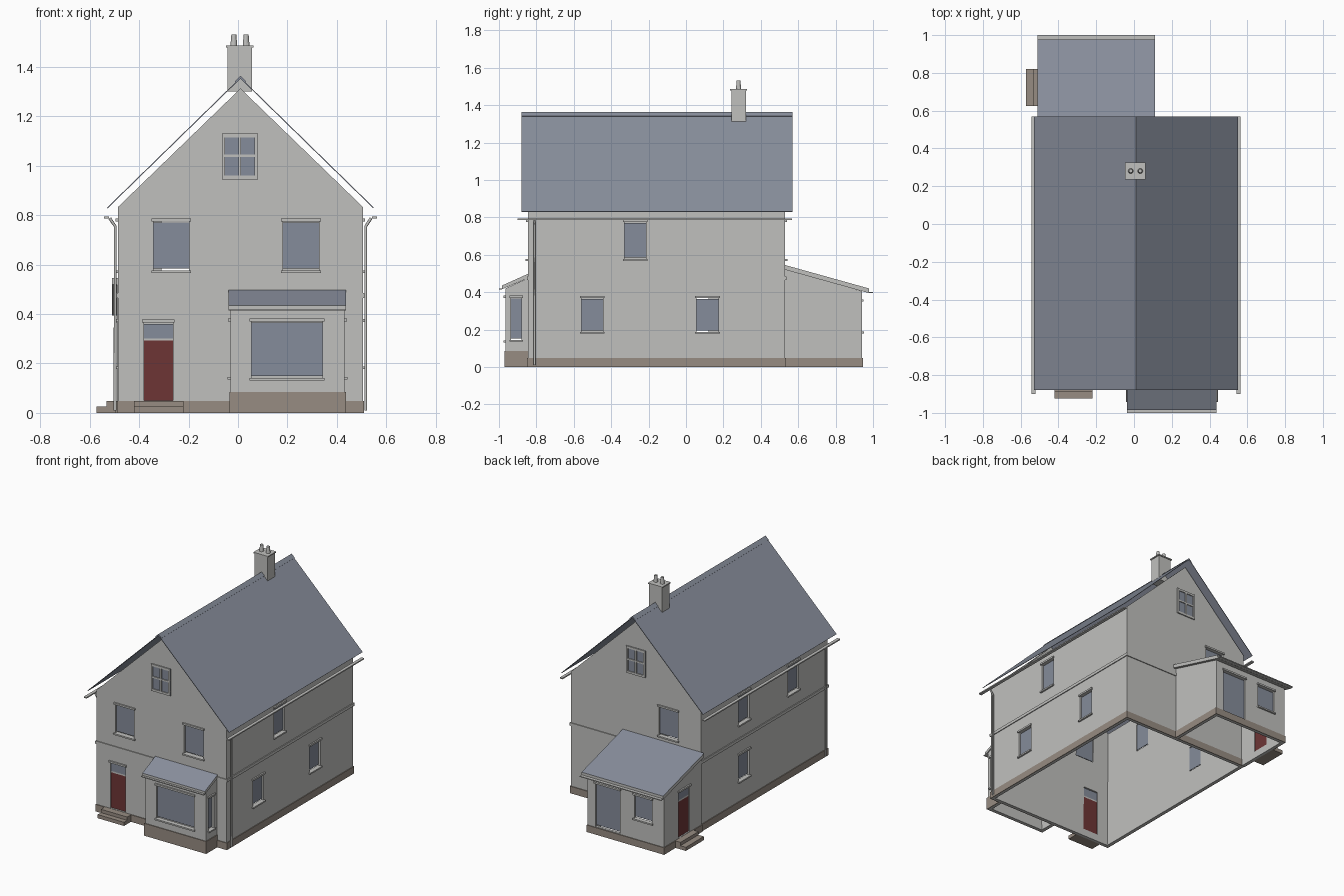
import bpy, bmesh
from mathutils import Vector

old = bpy.data.objects.get("Cube")
if old:
    bpy.data.objects.remove(old, do_unlink=True)


def material(name, rgb):
    m = bpy.data.materials.new(name)
    m.use_nodes = True
    m.diffuse_color = (*rgb, 1)
    m.node_tree.nodes["Principled BSDF"].inputs["Base Color"].default_value = (*rgb, 1)
    return m


WALL = material("pale grey render", (0.53, 0.53, 0.515))
ROOF = material("blue grey slate", (0.25, 0.275, 0.335))
GLASS = material("window glass", (0.235, 0.265, 0.325))
STONE = material("brown stone", (0.31, 0.265, 0.225))
DOOR = material("dark red paint", (0.155, 0.036, 0.036))

# Main body, bay and rear extension limits
L, R, F, B = -0.485, 0.505, -0.845, 0.53
MID = (L + R) / 2
BAY = (-0.03, 0.432, -0.965)
EXT = (-0.49, 0.09, 0.94)


def add(name, bm, *mats):
    me = bpy.data.meshes.new(name)
    bm.to_mesh(me)
    bm.free()
    ob = bpy.data.objects.new(name, me)
    bpy.context.collection.objects.link(ob)
    for m in mats:
        me.materials.append(m)
    return ob


def add_box(bm, x, y, z):
    v = bmesh.ops.create_cube(bm, size=1)["verts"]
    bmesh.ops.scale(bm, vec=(x[1] - x[0], y[1] - y[0], z[1] - z[0]), verts=v)
    bmesh.ops.translate(bm, vec=(sum(x) / 2, sum(y) / 2, sum(z) / 2), verts=v)


def box(name, mat, x, y, z):
    bm = bmesh.new()
    add_box(bm, x, y, z)
    return add(name, bm, mat)


def apply(ob, kind, **settings):
    mod = ob.modifiers.new(kind.lower(), kind)
    for key, value in settings.items():
        setattr(mod, key, value)
    bpy.context.view_layer.objects.active = ob
    bpy.ops.object.modifier_apply(modifier=mod.name)


def shell(name, mat, faces, thick, offset):
    """Open sheet of faces given thickness to one side."""
    bm = bmesh.new()
    for pts in faces:
        bm.faces.new([bm.verts.new(p) for p in pts])
    bmesh.ops.remove_doubles(bm, verts=bm.verts, dist=0.0001)
    ob = add(name, bm, mat)
    apply(ob, "SOLIDIFY", thickness=thick, offset=offset, use_even_offset=True)
    return ob


def band(name, mat, path, z0, z1, thick=0.005):
    faces = [[(*a, z0), (*b, z0), (*b, z1), (*a, z1)] for a, b in zip(path, path[1:])]
    return shell(name, mat, faces, thick, 1)


def on_wall(side, plane, u, depth):
    """x and y ranges of a box on a wall; depth runs outward."""
    sign = 1 if side[0] == "+" else -1
    d = sorted(plane + sign * k for k in depth)
    return (d, u) if side[1] == "x" else (u, d)


holes = bmesh.new()


def opening(side, plane, u, z, name, sill=True):
    add_box(holes, *on_wall(side, plane, u, (-0.05, 0.05)), z)
    wide = (u[0] - 0.008, u[1] + 0.008)
    box(name + "_lintel", WALL, *on_wall(side, plane, wide, (-0.005, 0.01)), (z[1], z[1] + 0.012))
    if sill:
        box(name + "_sill", WALL, *on_wall(side, plane, wide, (-0.015, 0.012)), (z[0] - 0.01, z[0]))


def window(name, side, plane, u, z, sill=True):
    opening(side, plane, u, z, name, sill)
    box(name + "_glass", GLASS, *on_wall(side, plane, u, (-0.016, -0.012)), (z[0] + 0.008, z[1] - 0.004))


def door(name, side, plane, u):
    opening(side, plane, u, (0.05, 0.365), name, False)
    panel = on_wall(side, plane, u, (-0.018, -0.01))
    box(name + "_panel", DOOR, *panel, (0.05, 0.292))
    box(name + "_rail", WALL, *panel, (0.292, 0.302))
    box(name + "_transom", GLASS, *panel, (0.302, 0.36))


def steps(name, side, plane, u, reach):
    for i, (d, top) in enumerate(zip(reach, (0.025, 0.048))):
        box(f"{name}_{i + 1}", STONE, *on_wall(side, plane, u, (0, d)), (0, top))


# Wall shells, open underneath
EAVE, PEAK = 0.834, 1.313


def gable(y):
    return [(L, y, 0), (R, y, 0), (R, y, EAVE), (MID, y, PEAK), (L, y, EAVE)]


def side_wall(x):
    return [(x, F, 0), (x, B, 0), (x, B, EAVE), (x, F, EAVE)]


def annex(name, x0, x1, near, far, z_near, z_far):
    faces = [[(x, near, 0), (x, far, 0), (x, far, z_far), (x, near, z_near)] for x in (x0, x1)]
    faces.append([(x0, far, 0), (x1, far, 0), (x1, far, z_far), (x0, far, z_far)])
    faces[0 if far > near else 1].reverse()
    if far > near:
        faces[2].reverse()
    return shell(name, WALL, faces, 0.02, -1)


walls = [
    shell("main_walls", WALL, [gable(F), gable(B)[::-1], side_wall(R), side_wall(L)[::-1]], 0.02, -1),
    annex("bay_walls", BAY[0], BAY[1], F, BAY[2], 0.475, 0.42),
    annex("extension_walls", EXT[0], EXT[1], B, EXT[2], 0.525, 0.405),
]

# Windows and doors
UPPER, LOWER = (0.577, 0.775), (0.188, 0.368)
window("front_upper_right_window", "-y", F, (-0.342, -0.198), UPPER)
window("front_upper_left_window", "-y", F, (0.182, 0.328), UPPER)
window("back_upper_window", "+y", B, (-0.31, -0.165), UPPER)
window("left_upper_window", "+x", R, (-0.33, -0.215), UPPER)
window("left_lower_front_window", "+x", R, (-0.56, -0.443), LOWER)
window("left_lower_back_window", "+x", R, (0.057, 0.173), LOWER)
window("right_upper_front_window", "-x", L, (-0.53, -0.415), UPPER)
window("right_upper_back_window", "-x", L, (0.005, 0.12), UPPER)
window("right_lower_window", "-x", L, (0.005, 0.12), LOWER)
window("bay_front_window", "-y", BAY[2], (0.055, 0.342), (0.142, 0.37))
window("bay_left_window", "+x", BAY[1], (-0.935, -0.88), (0.145, 0.37))
window("bay_right_window", "-x", BAY[0], (-0.935, -0.88), (0.145, 0.37))
window("extension_window", "+y", EXT[2], (-0.40, -0.265), (0.19, 0.35))
window("patio_window", "+y", EXT[2], (-0.155, 0.03), (0.052, 0.35), False)
door("front_door", "-y", F, (-0.38, -0.264))
door("extension_door", "-x", EXT[0], (0.66, 0.78))
steps("front_step", "-y", F, (-0.42, -0.22), (0.08, 0.045))
steps("extension_step", "-x", EXT[0], (0.625, 0.82), (0.083, 0.042))

# Attic windows with four panes
for name, side, plane in (("front_attic", "-y", F), ("back_attic", "+y", B)):
    u, z = (-0.065, 0.08), (0.945, 1.13)
    box(name + "_glass", GLASS, *on_wall(side, plane, u, (0, 0.002)), z)
    bars = bmesh.new()
    for a, b in ((-0.065, -0.052), (0.002, 0.013), (0.067, 0.08)):
        add_box(bars, *on_wall(side, plane, (a, b), (0, 0.009)), z)
    for a, b in ((0.945, 0.96), (1.036, 1.046), (1.115, 1.13)):
        add_box(bars, *on_wall(side, plane, u, (0, 0.008)), (a, b))
    add(name + "_frame", bars, WALL)

# Cut the openings through the walls
cutter = add("opening_cutter", holes)
cutter.hide_render = True
for wall in walls:
    apply(wall, "BOOLEAN", object=cutter, operation="DIFFERENCE", solver="EXACT")
bpy.data.objects.remove(cutter, do_unlink=True)

# Plinths and string course
loop = [(L, F), (R, F), (R, B), (L, B), (L, F)]
bay_path = [(BAY[0], F), (BAY[0], BAY[2]), (BAY[1], BAY[2]), (BAY[1], F)]
ext_path = [(EXT[1], B), (EXT[1], EXT[2]), (EXT[0], EXT[2]), (EXT[0], B)]
band("main_plinth", STONE, loop, 0, 0.048)
band("bay_plinth", STONE, bay_path, 0, 0.085)
band("extension_plinth", STONE, ext_path, 0, 0.048)
band("string_course", WALL, loop, 0.465, 0.485, 0.006)


# Lean-to roofs: slate on top, pale edges
def lean_to(name, x0, x1, profile):
    bm = bmesh.new()
    face = bm.faces.new([bm.verts.new((x0, y, z)) for y, z in profile])
    out = bmesh.ops.extrude_face_region(bm, geom=[face])["geom"]
    bmesh.ops.translate(bm, vec=(x1 - x0, 0, 0), verts=[g for g in out if isinstance(g, bmesh.types.BMVert)])
    bmesh.ops.recalc_face_normals(bm, faces=bm.faces)
    for f in bm.faces:
        f.material_index = int(f.normal.z > 0.5)
    add(name, bm, WALL, ROOF)


lean_to("bay_roof", -0.038, 0.437, [(F, 0.475), (-0.985, 0.415), (-0.985, 0.435), (F, 0.498)])
lean_to("extension_roof", -0.51, 0.11, [(B, 0.52), (0.978, 0.395), (0.978, 0.42), (B, 0.545)])
box("bay_gutter", WALL, (-0.038, 0.437), (-1, -0.985), (0.414, 0.42))
box("extension_gutter", WALL, (-0.51, 0.11), (0.978, 1), (0.396, 0.402))

# Main roof slopes, ridge, gutters and downpipes
Y0, Y1, RIDGE = -0.88, 0.57, 1.358
for side, s in (("left", 1), ("right", -1)):
    def slope(name, reach, drop, lift):
        rim = [(MID, Y0, RIDGE + lift), (MID + s * reach, Y0, RIDGE + lift - drop),
               (MID + s * reach, Y1, RIDGE + lift - drop), (MID, Y1, RIDGE + lift)]
        shell(name, ROOF, [rim if s > 0 else rim[::-1]], 0.004, -1)

    slope(side + "_roof_slope", 0.54, 0.527, 0)
    slope(side + "_ridge_cap", 0.023, 0.022, 0.006)
    edge = sorted(MID + s * k for k in (0.532, 0.553))
    box(side + "_gutter", WALL, edge, (-0.9, 0.568), (0.786, 0.794))
    wall_x = R if s > 0 else L
    curve = bpy.data.curves.new(side + "_downpipe", "CURVE")
    curve.dimensions = "3D"
    curve.bevel_depth = 0.006
    curve.bevel_resolution = 1
    line = curve.splines.new("POLY")
    line.points.add(2)
    for p, (out, z) in zip(line.points, ((0.012, 0.01), (0.012, 0.755), (0.034, 0.788))):
        p.co = (wall_x + s * out, -0.81, z, 1)
    curve.materials.append(WALL)
    bpy.context.collection.objects.link(bpy.data.objects.new(side + "_downpipe", curve))

# Chimney with two pots
box("chimney_stack", WALL, (-0.042, 0.056), (0.242, 0.32), (1.3, 1.478))
box("chimney_cap", WALL, (-0.048, 0.062), (0.236, 0.326), (1.478, 1.486))
for name, x in (("left_pot", 0.033), ("right_pot", -0.017)):
    bm = bmesh.new()
    bmesh.ops.create_cone(bm, cap_ends=True, segments=12, radius1=0.014, radius2=0.01, depth=0.046)
    bmesh.ops.translate(bm, vec=Vector((x, 0.281, 1.508)), verts=bm.verts)
    add(name, bm, WALL)
